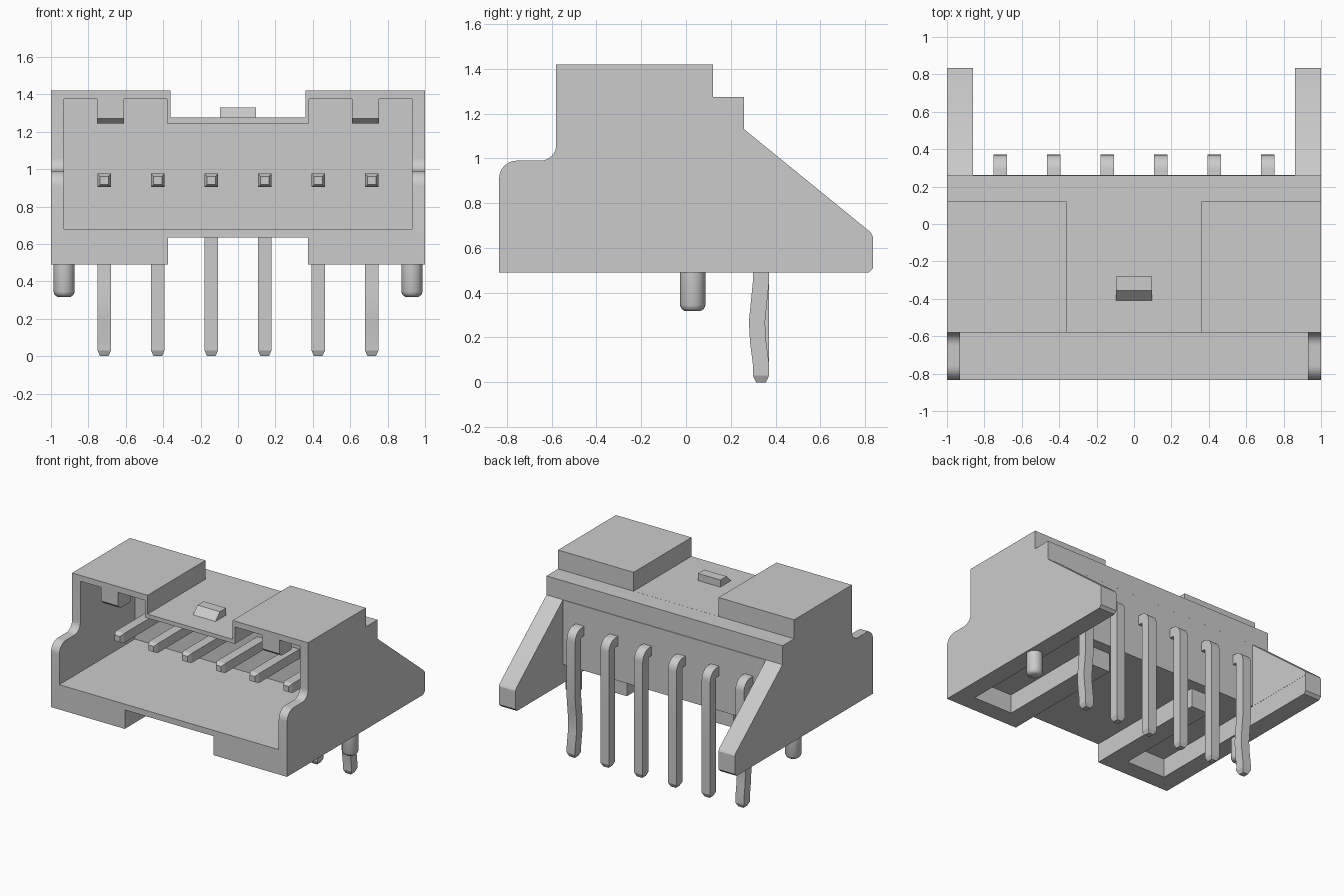
import bpy, bmesh, math
from mathutils import Vector

old = bpy.data.objects.get("Cube")
if old:
    bpy.data.objects.remove(old, do_unlink=True)

grey = bpy.data.materials.new("light grey")
grey.use_nodes = True
COLOUR = (0.6, 0.6, 0.6, 1)
grey.diffuse_color = COLOUR
grey.node_tree.nodes["Principled BSDF"].inputs["Base Color"].default_value = COLOUR


def add_object(name, bm):
    bmesh.ops.recalc_face_normals(bm, faces=bm.faces)
    mesh = bpy.data.meshes.new(name)
    bm.to_mesh(mesh)
    bm.free()
    mesh.materials.append(grey)
    ob = bpy.data.objects.new(name, mesh)
    bpy.context.collection.objects.link(ob)
    return ob


def smooth(ob, angle=35):
    bpy.ops.object.select_all(action='DESELECT')
    ob.select_set(True)
    bpy.context.view_layer.objects.active = ob
    bpy.ops.object.shade_smooth_by_angle(angle=math.radians(angle))


def prism(name, x0, x1, outline):
    """Extrude a (y, z) outline from x0 to x1."""
    bm = bmesh.new()
    face = bm.faces.new([bm.verts.new((x0, y, z)) for y, z in outline])
    ext = bmesh.ops.extrude_face_region(bm, geom=[face])
    verts = [v for v in ext["geom"] if isinstance(v, bmesh.types.BMVert)]
    bmesh.ops.translate(bm, verts=verts, vec=(x1 - x0, 0, 0))
    return add_object(name, bm)


def box(name, x0, x1, y0, y1, z0, z1):
    return prism(name, x0, x1, [(y0, z0), (y1, z0), (y1, z1), (y0, z1)])


def arc(cy, cz, r, a0, a1, steps=8):
    angles = [math.radians(a0 + (a1 - a0) * i / steps) for i in range(steps + 1)]
    return [(cy + r * math.cos(a), cz + r * math.sin(a)) for a in angles]


# Housing: side profile over the full width, then hollowed out
profile = [(-0.835, 0.49)]
profile += arc(-0.755, 0.91, 0.08, 180, 90)
profile += arc(-0.65, 1.06, 0.07, 270, 360)
profile += [(-0.58, 1.42), (0.12, 1.42), (0.12, 1.275), (0.26, 1.275),
            (0.26, 1.13), (0.825, 0.67), (0.835, 0.65), (0.835, 0.51), (0.815, 0.49)]
housing = prism("housing", -1, 1, profile)

cuts = [
    (-0.93, 0.93, -2, 0.08, 0.68, 1.245),       # mating cavity
    (-0.36, 0.36, -2, 0.2, 1.2755, 2),          # gap between the raised blocks
    (-0.86, 0.86, 0.262, 2, 0, 2),              # space between the rear arms
    (-0.375, 0.375, -2, 2, 0, 0.635),           # underside channel
    (-0.861, 0.861, 0.18, 2, 0, 0.635),         # underside behind the feet
]
for s in (-1, 1):
    a, b = sorted((0.38 * s, 0.93 * s))
    cuts.append((a, b, -2, 0.08, 0.7, 1.375))   # cavity under a raised block
    a, b = sorted((0.53 * s, 0.86 * s))
    cuts.append((a, b, -0.7, 1, 0, 0.635))      # pocket in a foot

cutters = []
for c in cuts:
    cutter = box("cutter", *c)
    cutter.hide_render = True
    mod = housing.modifiers.new("cut", 'BOOLEAN')
    mod.operation = 'DIFFERENCE'
    mod.solver = 'EXACT'
    mod.object = cutter
    cutters.append(cutter)
bpy.context.view_layer.update()
deps = bpy.context.evaluated_depsgraph_get()
cut_mesh = bpy.data.meshes.new_from_object(housing.evaluated_get(deps))
housing.modifiers.clear()
housing.data = cut_mesh
for cutter in cutters:
    bpy.data.objects.remove(cutter, do_unlink=True)
smooth(housing, 25)

# Wedge on the top
prism("top_wedge", -0.095, 0.095,
      [(-0.41, 1.274), (-0.28, 1.274), (-0.28, 1.33), (-0.355, 1.33)])

# Polarising tabs hanging inside the cavity, and locating pegs
for s, side in ((1, "left"), (-1, "right")):
    a, b = sorted((0.61 * s, 0.755 * s))
    prism(side + "_cavity_tab", a, b,
          [(-0.579, 1.376), (-0.579, 1.27), (-0.55, 1.245), (-0.43, 1.245), (-0.43, 1.376)])

    bm = bmesh.new()
    rings = []
    for r, z in ((0.057, 0.5), (0.057, 0.345), (0.05, 0.328), (0.036, 0.318)):
        rings.append([bm.verts.new((0.93 * s + r * math.cos(t * math.tau / 24),
                                    0.03 + r * math.sin(t * math.tau / 24), z))
                      for t in range(24)])
    for lo, hi in zip(rings, rings[1:]):
        for i in range(24):
            bm.faces.new((lo[i], lo[i - 1], hi[i - 1], hi[i]))
    bm.faces.new(rings[0])
    bm.faces.new(rings[-1])
    smooth(add_object(side + "_locating_peg", bm), 50)


def pin(name, x, kink):
    """Sweep a square section along a bent path, tapered at both tips."""
    h = 0.036
    path = [(-0.44, 0.94, 0.022), (-0.41, 0.94, h)]
    path += [(y, z, h) for y, z in arc(0.29, 0.895, 0.045, 90, 0, 6)]
    path += [(0.335, 0.45, h)]
    if kink:
        path += [(0.328, 0.38, h), (0.317, 0.27, h), (0.322, 0.18, h), (0.335, 0.08, h)]
    path += [(0.335, 0.03, h), (0.335, 0.0, 0.022)]
    bm = bmesh.new()
    rings = []
    for i, (y, z, r) in enumerate(path):
        before, after = path[max(i - 1, 0)], path[min(i + 1, len(path) - 1)]
        d = Vector((after[0] - before[0], after[1] - before[1])).normalized()
        ny, nz = -d.y * r, d.x * r
        rings.append([bm.verts.new((x + sx * r, y + sn * ny, z + sn * nz))
                      for sx, sn in ((-1, -1), (1, -1), (1, 1), (-1, 1))])
    for lo, hi in zip(rings, rings[1:]):
        for i in range(4):
            bm.faces.new((lo[i], lo[i - 1], hi[i - 1], hi[i]))
    bm.faces.new(rings[0])
    bm.faces.new(rings[-1])
    smooth(add_object(name, bm), 25)


# Row of six contact pins; the outermost two are kinked
for i in range(6):
    pin("contact_pin_%d" % (i + 1), (i - 2.5) * 0.286, i in (0, 5))
